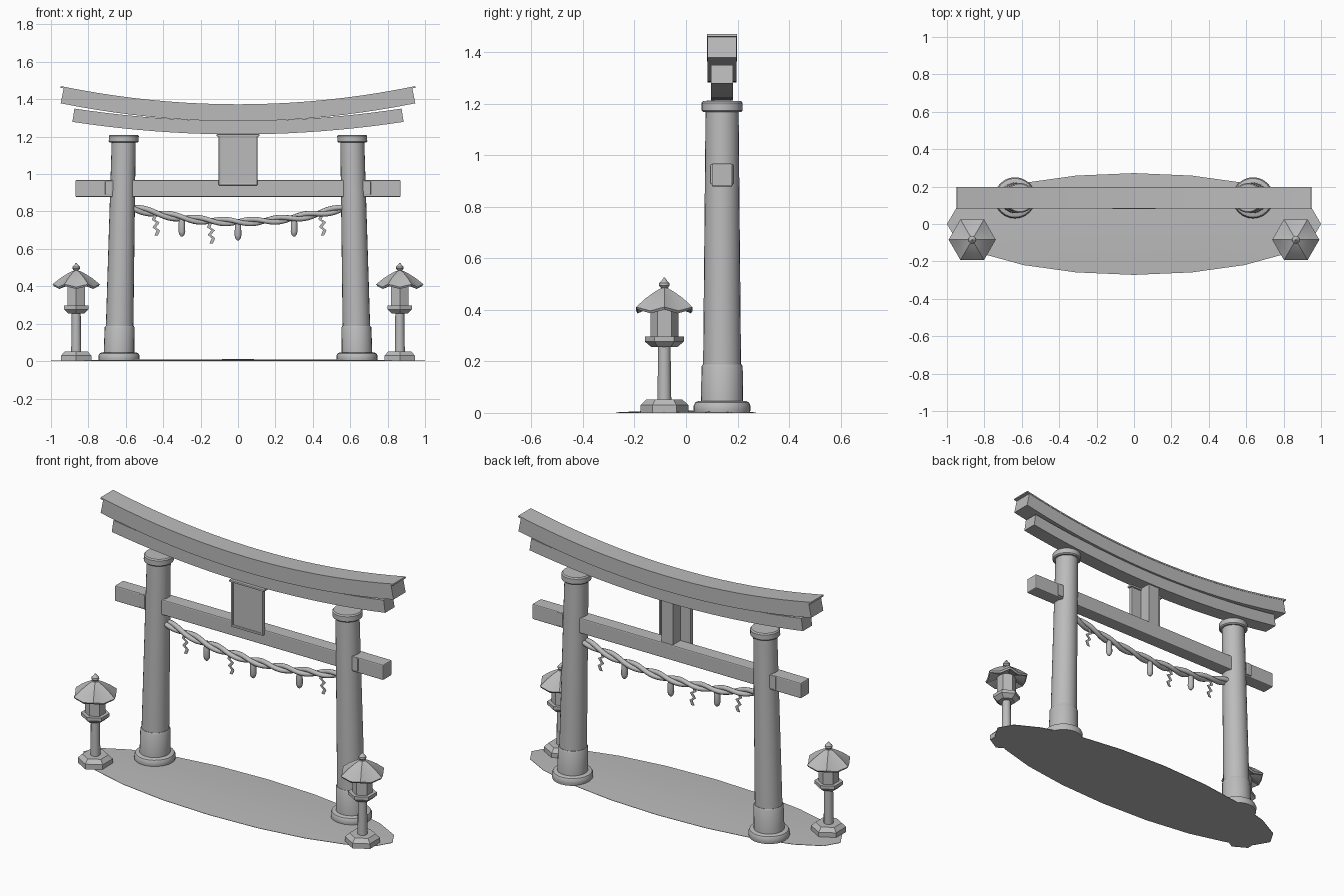
import bpy
import bmesh
from math import sin, cos, pi, radians, tau
from mathutils import Vector

cube = bpy.data.objects.get("Cube")
if cube:
    bpy.data.objects.remove(cube, do_unlink=True)

GREY = (0.5, 0.5, 0.5, 1)
stone = bpy.data.materials.new("plain_grey")
stone.use_nodes = True
stone.diffuse_color = GREY
stone.node_tree.nodes["Principled BSDF"].inputs["Base Color"].default_value = GREY

GATE_Y = 0.14


def finish(name, bm, smooth=None):
    """Turn a bmesh into an object with the shared material."""
    bmesh.ops.recalc_face_normals(bm, faces=bm.faces)
    mesh = bpy.data.meshes.new(name)
    bm.to_mesh(mesh)
    bm.free()
    mesh.materials.append(stone)
    ob = bpy.data.objects.new(name, mesh)
    bpy.context.collection.objects.link(ob)
    if smooth:
        bpy.ops.object.select_all(action='DESELECT')
        ob.select_set(True)
        bpy.context.view_layer.objects.active = ob
        bpy.ops.object.shade_smooth_by_angle(angle=radians(smooth))
    return ob


def skin(bm, rings):
    """Join equal rings of points with quads and cap both ends."""
    rows = [[bm.verts.new(p) for p in ring] for ring in rings]
    n = len(rows[0])
    for a, b in zip(rows, rows[1:]):
        for i in range(n):
            bm.faces.new((a[i], a[(i + 1) % n], b[(i + 1) % n], b[i]))
    bm.faces.new(rows[0])
    bm.faces.new(rows[-1])


def lathe(name, profile, x, y, sides=24, turn=0.0, lean=0.0, smooth=35):
    """Turned part from (radius, height) pairs, sheared in x by lean."""
    bm = bmesh.new()
    skin(bm, [[(x + lean * z + r * cos(turn + tau * i / sides),
                y + r * sin(turn + tau * i / sides), z) for i in range(sides)]
              for r, z in profile])
    return finish(name, bm, smooth)


def box(name, centre, size, bevel=0.0):
    bm = bmesh.new()
    bmesh.ops.create_cube(bm, size=1)
    bmesh.ops.scale(bm, vec=size, verts=bm.verts)
    bmesh.ops.translate(bm, vec=centre, verts=bm.verts)
    ob = finish(name, bm)
    if bevel:
        mod = ob.modifiers.new("soft_edges", 'BEVEL')
        mod.width, mod.segments = bevel, 2
    return ob


def curved_beam(name, half, mid_z, rise, low, high, depth, steps=20):
    """Upswept beam; its section stays square to the parabola."""
    bm = bmesh.new()
    rings = []
    for i in range(steps + 1):
        x = half * (2 * i / steps - 1)
        up = Vector((-2 * rise * x, 0, 1)).normalized()
        mid = Vector((x, GATE_Y, mid_z + rise * x * x))
        rings.append([mid + up * h + Vector((0, d, 0)) for h, d in
                      ((low, -depth), (low, depth), (high, depth), (high, -depth))])
    skin(bm, rings)
    return finish(name, bm, 30)


# Ground: thin domed ellipse
bm = bmesh.new()
skin(bm, [[(s * cos(tau * i / 20), 0.272 * s * sin(tau * i / 20), z) for i in range(20)]
          for s, z in ((1, 0), (1, 0.002), (0.7, 0.006), (0.35, 0.009), (0.05, 0.01))])
finish("ground", bm, 30)

# Leaning pillars with foot, sleeve, cap and wedge
for side, tag in ((1, "left"), (-1, "right")):
    px, lean = 0.637 * side, -0.022 * side
    lathe(tag + "_foot", [(0.108, 0), (0.11, 0.012), (0.11, 0.028), (0.104, 0.041), (0.092, 0.046)],
          px, GATE_Y, lean=lean)
    lathe(tag + "_sleeve", [(0.082, 0.04), (0.08, 0.18), (0.076, 0.188)], px, GATE_Y, lean=lean)
    lathe(tag + "_pillar", [(0.075, 0.04), (0.064, 1.19)], px, GATE_Y, lean=lean)
    lathe(tag + "_cap", [(0.074, 1.168), (0.08, 1.174), (0.08, 1.203), (0.074, 1.21)],
          px, GATE_Y, lean=lean)
    box(tag + "_wedge", (0.69 * side, GATE_Y, 0.926), (0.04, 0.092, 0.078), 0.005)

# Beams
box("tie_beam", (0, GATE_Y, 0.923), (1.74, 0.08, 0.09), 0.006)
curved_beam("lower_lintel", 0.88, 1.248, 0.086, -0.036, 0.036, 0.043)
curved_beam("upper_lintel", 0.94, 1.324, 0.107, -0.041, 0.041, 0.056)
curved_beam("roof_plate", 0.957, 1.324, 0.107, 0.04, 0.049, 0.058)

# Centre strut and framed tablet
box("strut", (0, GATE_Y, 1.09), (0.075, 0.07, 0.26))
box("tablet", (0, 0.095, 1.073), (0.19, 0.016, 0.255))
box("tablet_top", (0, 0.095, 1.207), (0.228, 0.032, 0.012), 0.003)
box("tablet_bottom", (0, 0.094, 0.946), (0.206, 0.026, 0.012), 0.003)
for side in (1, -1):
    box("tablet_edge", (0.097 * side, 0.094, 1.073), (0.012, 0.026, 0.262), 0.003)


# Twisted rope
def rope_z(x):
    return 0.745 + 0.235 * x * x


for strand in range(2):
    curve = bpy.data.curves.new("rope_strand", 'CURVE')
    curve.dimensions = '3D'
    curve.bevel_depth, curve.bevel_resolution = 0.014, 2
    curve.use_fill_caps = True
    spline = curve.splines.new('POLY')
    count = 80
    spline.points.add(count)
    for i, p in enumerate(spline.points):
        x = 0.57 * (2 * i / count - 1)
        a = tau * 4 * i / count + pi * strand
        p.co = (x, GATE_Y + 0.012 * cos(a), rope_z(x) + 0.012 * sin(a), 1)
    spline.use_smooth = True
    curve.materials.append(stone)
    ob = bpy.data.objects.new("rope_strand", curve)
    bpy.context.collection.objects.link(ob)
    bpy.ops.object.select_all(action='DESELECT')
    ob.select_set(True)
    bpy.context.view_layer.objects.active = ob
    bpy.ops.object.convert(target='MESH')

# Hanging tassels
for x in (-0.3, 0, 0.3):
    top = rope_z(x)
    lathe("tassel", [(0.012, top), (0.017, top - 0.025), (0.018, top - 0.075),
                     (0.014, top - 0.09), (0.005, top - 0.1)], x, GATE_Y, sides=10, smooth=40)

# Folded paper streamers
ZIGZAG = ((0, 0), (-0.012, -0.03), (0.012, -0.045), (-0.008, -0.07), (0.014, -0.088), (0.002, -0.115))
for x in (-0.44, -0.145, 0.45):
    bm = bmesh.new()
    skin(bm, [[(x + dx + w, GATE_Y + d, rope_z(x) - 0.005 + dz) for w, d in
               ((-0.009, -0.002), (0.009, -0.002), (0.009, 0.002), (-0.009, 0.002))]
              for dx, dz in ZIGZAG])
    finish("paper_streamer", bm)

# Hexagonal stone lanterns with upturned roof corners
LY = -0.084
for side, tag in ((1, "left"), (-1, "right")):
    lx = 0.865 * side
    for part, profile, sides in (
            ("base", [(0.093, 0), (0.093, 0.03), (0.07, 0.052)], 6),
            ("post", [(0.027, 0.045), (0.024, 0.26)], 12),
            ("shelf", [(0.05, 0.255), (0.076, 0.277), (0.076, 0.296)], 6),
            ("firebox", [(0.054, 0.29), (0.054, 0.415)], 6),
            ("finial", [(0.018, 0.475), (0.012, 0.484), (0.021, 0.494), (0.02, 0.504),
                        (0.01, 0.514), (0.002, 0.525)], 12)):
        lathe(f"{tag}_lantern_{part}", profile, lx, LY, sides, turn=pi / 6 if sides == 6 else 0)
    bm = bmesh.new()
    rings = []
    for r, z, lift in ((0.05, 0.412, 0), (0.12, 0.386, 0.015), (0.126, 0.396, 0.015),
                       (0.085, 0.436, 0.008), (0.05, 0.463, 0.003), (0.02, 0.482, 0)):
        ring = []
        for i in range(12):
            corner = i % 2 == 0
            rad = r if corner else r * cos(pi / 6)
            ring.append((lx + rad * cos(tau * i / 12), LY + rad * sin(tau * i / 12),
                         z + (lift if corner else 0)))
        rings.append(ring)
    skin(bm, rings)
    finish(tag + "_lantern_roof", bm, 20)
